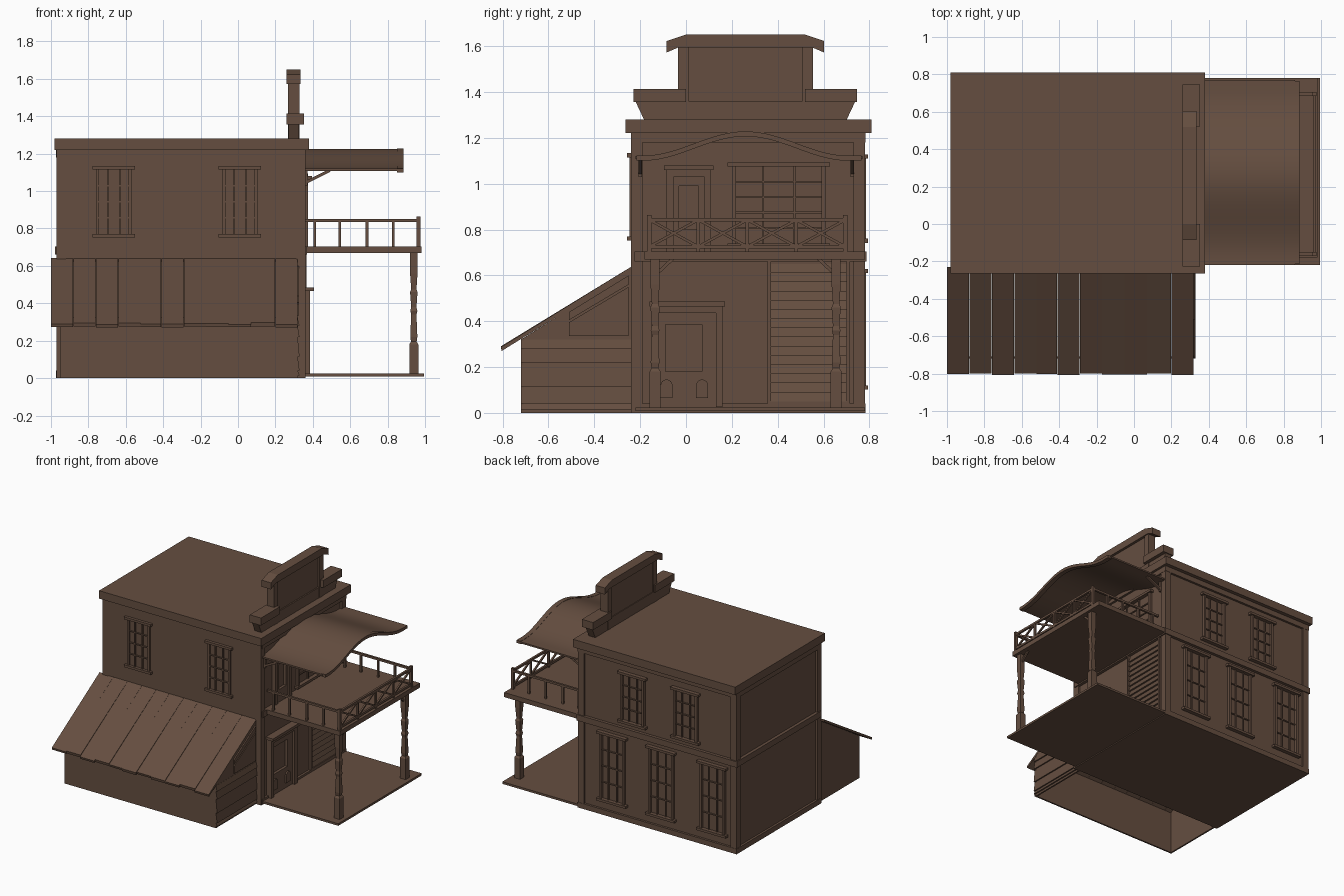
import bpy, bmesh, math
from mathutils import Vector

if "Cube" in bpy.data.objects:
    bpy.data.objects.remove(bpy.data.objects["Cube"], do_unlink=True)

wood = bpy.data.materials.new("brown_wood")
wood.use_nodes = True
COLOR = (0.13, 0.076, 0.051, 1)
wood.diffuse_color = COLOR
wood.node_tree.nodes["Principled BSDF"].inputs["Base Color"].default_value = COLOR


def finish(name, bm):
    bmesh.ops.recalc_face_normals(bm, faces=bm.faces)
    mesh = bpy.data.meshes.new(name)
    bm.to_mesh(mesh)
    bm.free()
    mesh.materials.append(wood)
    ob = bpy.data.objects.new(name, mesh)
    bpy.context.collection.objects.link(ob)
    return ob


def add_prism(bm, low, high):
    """Close a solid between two matching rings of points."""
    a = [bm.verts.new(p) for p in low]
    b = [bm.verts.new(p) for p in high]
    bm.faces.new(a)
    bm.faces.new(b)
    for i in range(len(a)):
        j = (i + 1) % len(a)
        bm.faces.new((a[i], a[j], b[j], b[i]))


def add_box(bm, x0, x1, y0, y1, z0, z1):
    ring = [(x0, y0), (x1, y0), (x1, y1), (x0, y1)]
    add_prism(bm, [(x, y, z0) for x, y in ring], [(x, y, z1) for x, y in ring])


def boxes(name, *items):
    bm = bmesh.new()
    for item in items:
        add_box(bm, *item)
    return finish(name, bm)


def profile_x(name, x0, x1, *rings):
    """Extrude outlines given as (y, z) along x."""
    bm = bmesh.new()
    for pts in rings:
        add_prism(bm, [(x0, y, z) for y, z in pts], [(x1, y, z) for y, z in pts])
    return finish(name, bm)


def slats(name, x, depth, y0, y1, levels):
    """Overlapping boards with flat undersides, facing +x."""
    bm = bmesh.new()
    for z0, z1 in zip(levels, levels[1:]):
        tri = [(x - 0.002, z0), (x + depth, z0), (x + 0.001, z1), (x - 0.002, z1)]
        add_prism(bm, [(u, y0, h) for u, h in tri], [(u, y1, h) for u, h in tri])
    return finish(name, bm)


def beams(name, size, *pairs):
    """Square bars between pairs of points."""
    bm = bmesh.new()
    for p, q in pairs:
        p, q = Vector(p), Vector(q)
        axis = (q - p).normalized()
        ref = Vector((0, 0, 1)) if abs(axis.z) < 0.95 else Vector((1, 0, 0))
        u = axis.cross(ref).normalized() * size / 2
        v = axis.cross(u).normalized() * size / 2
        ring = (u + v, u - v, -u - v, v - u)
        add_prism(bm, [p + r for r in ring], [q + r for r in ring])
    return finish(name, bm)


def wall_boxes(name, wall, *items):
    """Boxes as (along, along, out, out, z, z) on the porch, side or back wall."""
    out = []
    for a, b, d, e, z0, z1 in items:
        if wall == "porch":
            out.append((FX + d, FX + e, a, b, z0, z1))
        elif wall == "side":
            out.append((a, b, Y0 - e, Y0 - d, z0, z1))
        else:
            out.append((a, b, BY + d, BY + e, z0, z1))
    return boxes(name, *out)


def window(name, wall, c, w, z0, z1, cols, rows, trim=0.02):
    a, b, f = c - w / 2, c + w / 2, 0.018
    parts = [(a, a + f, 0, trim, z0, z1), (b - f, b, 0, trim, z0, z1),
             (a - f, b + f, 0, trim + 0.01, z1, z1 + f),
             (a - f, b + f, 0, trim + 0.01, z0 - f, z0)]
    for i in range(1, cols):
        x = a + w * i / cols
        parts.append((x - 0.004, x + 0.004, 0, 0.01, z0, z1))
    for i in range(1, rows):
        z = z0 + (z1 - z0) * i / rows
        parts.append((a, b, 0, 0.008, z - 0.004, z + 0.004))
    wall_boxes(name, wall, *parts)


# Main block, its corner posts and bands
X0, X1, Y0, Y1, TOP = -0.97, 0.36, -0.235, 0.78, 1.22
FX, BY = X1 - 0.015, Y1 - 0.015
boxes("main_walls", (X0 + 0.015, FX, Y0, BY, 0, TOP))
P = 0.05
boxes("corner_posts", *[(x, x + P, y, y + P, 0, TOP)
                        for x in (X0, X1 - P) for y in (Y0 - 0.004, Y1 - P)])
boxes("wall_bands", *[(X0 - e, X1 + e, Y0 + 0.01, Y1 + e, z, z + h)
                      for e, z, h in ((0.002, 0, 0.04), (0.008, 0.66, 0.045), (0.002, 1.18, 0.04))])
boxes("roof_slab", (-0.98, 0.38, -0.265, 0.81, TOP, 1.28))

# Windows on the long walls
for i, x in enumerate((-0.665, 0.01)):
    window(f"side_window_{i}", "side", x, 0.19, 0.77, 1.115, 3, 4, 0.012)
for i, x in enumerate((-0.54, -0.095)):
    window(f"back_upper_window_{i}", "back", x, 0.2, 0.76, 1.11, 3, 4)
for i, x in enumerate((-0.765, -0.335, 0.075)):
    window(f"back_lower_window_{i}", "back", x, 0.21, 0.12, 0.61, 3, 4)

# Porch wall: doors, wide window and slatted shutter
window("upper_wide_window", "porch", 0.405, 0.41, 0.74, 1.075, 3, 5)


def door(name, a, b, z0, z1, glass, out):
    f = 0.03
    wall_boxes(name + "_frame", "porch", (a, a + f, 0, out, z0, z1), (b - f, b, 0, out, z0, z1),
               (a, b, 0, out, z1 - f, z1), (a - 0.01, b + 0.01, 0, out + 0.02, z1, z1 + 0.02))
    g0, g1, h0, h1 = glass
    a, b, z1 = a + f, b - f, z1 - f
    wall_boxes(name + "_leaf", "porch", (a, g0, 0, 0.02, z0, z1), (g1, b, 0, 0.02, z0, z1),
               (g0, g1, 0, 0.02, z0, h0), (g0, g1, 0, 0.02, h1, z1))


door("lower_door", -0.15, 0.16, 0.025, 0.465, (-0.09, 0.07, 0.18, 0.385), 0.04)
door("upper_door", -0.085, 0.11, 0.705, 1.06, (-0.03, 0.055, 0.8, 0.99), 0.03)

arch = [(-0.026, 0), (0.026, 0)] + [
    (0.026 * math.cos(t), 0.055 + 0.026 * math.sin(t))
    for t in (math.pi * k / 8 for k in range(9))]
profile_x("door_arch_panels", FX, FX + 0.031,
          *[[(c + y, 0.065 + z) for y, z in arch] for c in (-0.085, 0.07)])

wall_boxes("shutter_frame", "porch", (0.355, 0.37, 0, 0.02, 0.03, 0.66),
           (0.7, 0.715, 0, 0.02, 0.03, 0.66), (0.355, 0.715, 0, 0.02, 0.03, 0.05))
slats("shutter_slats", FX, 0.014, 0.37, 0.7, [0.05 + 0.04 * k for k in range(16)])

# Porch floor and balcony deck
boxes("porch_floor", (X1 - 0.02, 0.995, -0.22, Y1, 0.008, 0.024))
boxes("balcony_deck", (X1 - 0.02, 0.98, -0.18, Y1, 0.67, 0.705))

# Shaped porch posts with braces
RX, RY0, RY1 = 0.965, -0.16, 0.695
shape = [(0.02, 0.024), (0.18, 0.024), (0.195, 0.015), (0.22, 0.019), (0.34, 0.014),
         (0.36, 0.019), (0.38, 0.014), (0.46, 0.02), (0.475, 0.014), (0.56, 0.02), (0.67, 0.02)]
for side, y in (("right", -0.135), ("left", 0.655)):
    bm = bmesh.new()
    for (z0, a), (z1, b) in zip(shape, shape[1:]):
        ring = [(-1, -1), (1, -1), (1, 1), (-1, 1)]
        add_prism(bm, [(0.94 + a * u, y + a * v, z0) for u, v in ring],
                  [(0.94 + b * u, y + b * v, z1) for u, v in ring])
    finish(f"porch_post_{side}", bm)
    s = 1 if side == "right" else -1
    beams(f"post_brace_{side}", 0.014, ((0.94, y, 0.6), (0.94, y + 0.08 * s, 0.675)))

# Balcony railing with crossed braces at the end
LOW, HIGH = 0.725, 0.842
rails, bars, crosses = [], [], []
for z in (LOW, HIGH):
    rails.append(((RX, RY0, z), (RX, RY1, z)))
for y in (RY0, RY1):
    rails.append(((X1, y, HIGH), (RX, y, HIGH)))
    bars += [((x, y, 0.7), (x, y, HIGH)) for x in (0.41, 0.545, 0.69, 0.83)]
cells = 4
step = (RY1 - RY0) / cells
for i in range(cells):
    y = RY0 + i * step
    crosses += [((RX, y, LOW), (RX, y + step, HIGH)), ((RX, y, HIGH), (RX, y + step, LOW))]
    if i:
        bars.append(((RX, y, 0.7), (RX, y, HIGH)))
beams("balcony_rails", 0.016, *rails)
beams("balcony_bars", 0.014, *bars)
beams("balcony_crosses", 0.012, *crosses)
beams("railing_corner_posts", 0.02, *[((RX, y, 0.7), (RX, y, 0.863)) for y in (RY0, RY1)])


# Wavy canopy over the balcony
def wave(y):
    t = min(abs(y - 0.26) / 0.45, 1)
    return 1.12 + 0.053 * (1 + math.cos(math.pi * t))


def sheet(y0, y1, up, down):
    ys = [y0 + (y1 - y0) * i / 40 for i in range(41)]
    return [(y, wave(y) + up) for y in ys] + [(y, wave(y) - down) for y in reversed(ys)]


canopies = [profile_x("canopy", X1 - 0.02, 0.86, sheet(-0.22, 0.77, 0, 0.012)),
            profile_x("canopy_edge", 0.85, 0.885, sheet(-0.215, 0.765, 0.002, 0.02))]
for ob in canopies:
    bpy.ops.object.select_all(action="DESELECT")
    ob.select_set(True)
    bpy.context.view_layer.objects.active = ob
    bpy.ops.object.shade_smooth_by_angle(angle=math.radians(30))
beams("canopy_brackets", 0.016, *[pair for y in (-0.2, 0.725) for pair in (
    ((X1, y, 1.045), (0.49, y, 1.11)), ((X1 + 0.004, y, 1.03), (X1 + 0.004, y, 1.11)))])

# Stepped parapet, symmetric about its own centre
C = 0.259
def mirrored(half):
    return [(C - d, z) for d, z in half] + [(C + d, z) for d, z in reversed(half)]


profile_x("parapet_base", 0.27, 0.325, mirrored([(0.44, 1.275), (0.48, 1.36)]))
profile_x("parapet_panel", 0.275, 0.315, mirrored([(0.25, 1.28), (0.25, 1.62)]))
boxes("parapet_pilasters", *[(0.268, 0.328, y, y + 0.045, 1.28, 1.61) for y in (-0.035, 0.508)])
profile_x("parapet_cap", 0.258, 0.335,
          mirrored([(0.29, 1.595), (0.344, 1.572), (0.344, 1.622), (0.26, 1.65)]))
boxes("parapet_shoulders", (0.258, 0.352, -0.228, 0, 1.357, 1.414),
      (0.258, 0.352, 0.52, 0.745, 1.357, 1.414))

# Lean-to: open-bottomed walls and siding
LX0, LX, LY = -0.95, 0.32, -0.72
boxes("lean_to_long_wall", (LX0, LX, LY, LY + 0.012, 0, 0.325))
gable = [(LY, 0), (Y0, 0), (Y0, 0.625), (LY, 0.32)]
profile_x("lean_to_end_wall_right", LX - 0.014, LX - 0.002, gable)
profile_x("lean_to_end_wall_left", LX0, LX0 + 0.012, gable)
slats("lean_to_siding", LX - 0.002, 0.011, LY, Y0, (0.015, 0.04, 0.115, 0.22, 0.28, 0.32))
profile_x("lean_to_gable_panel", LX - 0.004, LX + 0.007,
          [(-0.51, 0.335), (-0.25, 0.335), (-0.25, 0.55), (-0.51, 0.395)],
          [(-0.51, 0.405), (-0.25, 0.56), (-0.25, 0.6), (-0.51, 0.44)])

# Lean-to roof planks with uneven lower ends
seams = (-1.0, -0.88, -0.76, -0.64, -0.52, -0.41, -0.29, -0.17, -0.05, 0.07, 0.2, 0.32)
slope = (0.64 - 0.285) / 0.575
for i, (a, b) in enumerate(zip(seams, seams[1:])):
    end = -0.803 + 0.005 * math.sin(i * 2.3)
    z = 0.64 + slope * (end - Y0)
    lift = 0.004 * (i % 2)
    profile_x(f"lean_to_plank_{i}", a, b - 0.001,
              [(Y0 + 0.005, 0.643), (end, z + lift), (end + 0.004, z - 0.016), (Y0 + 0.005, 0.624)])
